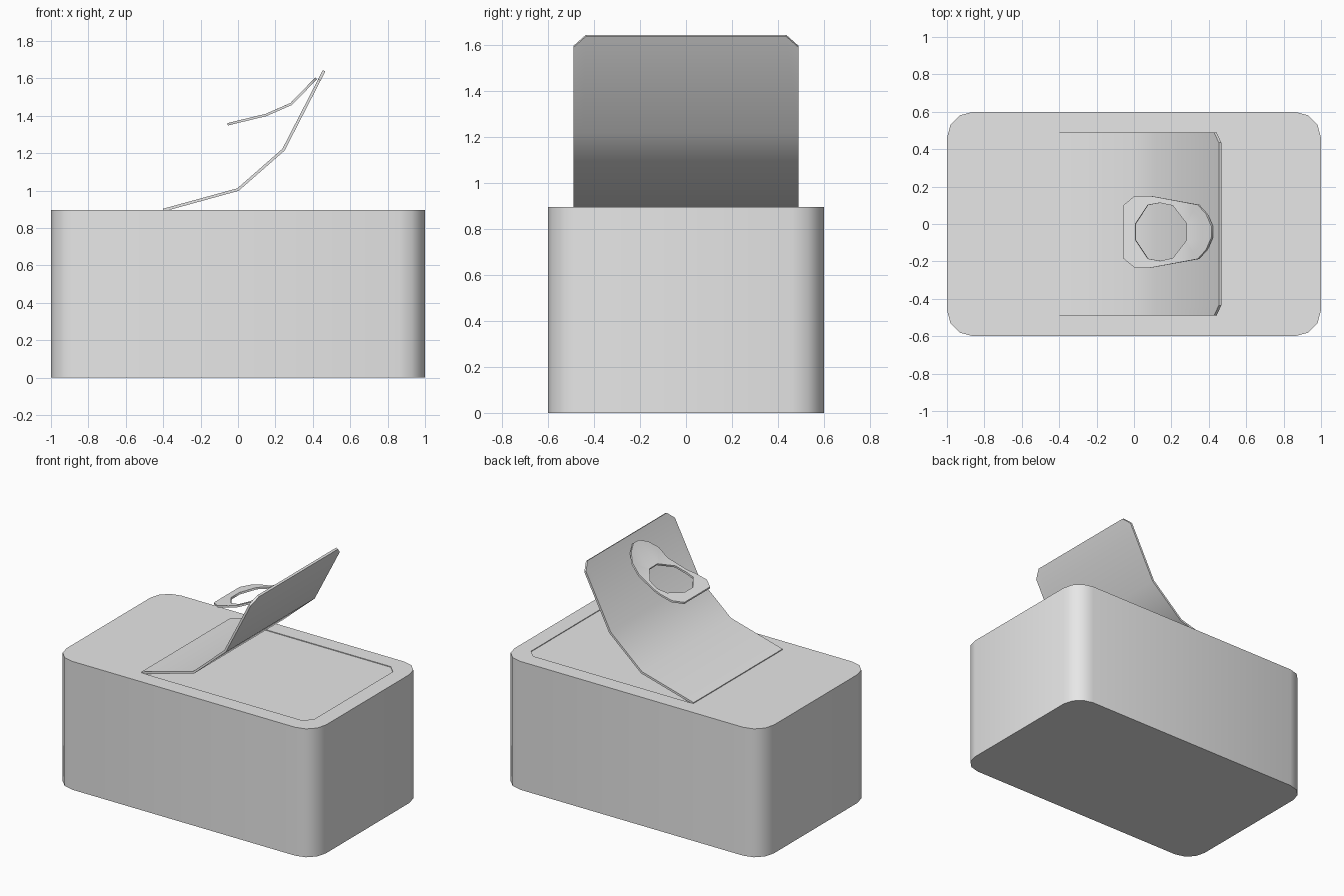
import bpy, bmesh, math

if "Cube" in bpy.data.objects:
    bpy.data.objects.remove(bpy.data.objects["Cube"], do_unlink=True)

metal = bpy.data.materials.new("light_grey_metal")
metal.use_nodes = True
metal.diffuse_color = (0.8, 0.8, 0.8, 1)
metal.node_tree.nodes["Principled BSDF"].inputs["Base Color"].default_value = (0.8, 0.8, 0.8, 1)


def finish(bm, name, thickness=0):
    """Turn a bmesh into an object, thicken it if asked, and smooth it."""
    mesh = bpy.data.meshes.new(name)
    bm.to_mesh(mesh)
    bm.free()
    obj = bpy.data.objects.new(name, mesh)
    bpy.context.collection.objects.link(obj)
    mesh.materials.append(metal)
    bpy.ops.object.select_all(action="DESELECT")
    obj.select_set(True)
    bpy.context.view_layer.objects.active = obj
    if thickness:
        mod = obj.modifiers.new("thickness", "SOLIDIFY")
        mod.thickness = thickness
        mod.offset = 0
        bpy.ops.object.modifier_apply(modifier=mod.name)
    bpy.ops.object.shade_smooth_by_angle(angle=math.radians(40))
    return obj


def mirrored(half, y_mid=0):
    """Close an outline given by its +y half."""
    return ([(x, y_mid + y) for x, y in half]
            + [(x, y_mid - y) for x, y in reversed(half)])


def bent_sheet(name, loops, profile, thickness):
    """Fill flat outlines (later ones are holes), then bend along an x-z profile."""
    bm = bmesh.new()
    for loop in loops:
        verts = [bm.verts.new((x, y, 0)) for x, y in loop]
        for a, b in zip(verts, verts[1:] + verts[:1]):
            bm.edges.new((a, b))
    bmesh.ops.triangle_fill(bm, use_beauty=True, edges=bm.edges[:], normal=(0, 0, 1))
    for x, _ in profile[1:-1]:
        bmesh.ops.bisect_plane(bm, geom=bm.verts[:] + bm.edges[:] + bm.faces[:],
                               plane_co=(x, 0, 0), plane_no=(1, 0, 0))
    for v in bm.verts:
        for (x0, z0), (x1, z1) in zip(profile, profile[1:]):
            if v.co.x <= x1 + 1e-5:
                break
        v.co.z = z0 + (z1 - z0) * (v.co.x - x0) / (x1 - x0)
    bmesh.ops.recalc_face_normals(bm, faces=bm.faces[:])
    return finish(bm, name, thickness)


# Body: rounded rectangle raised to full height
HEIGHT, RADIUS = 0.895, 0.14
bm = bmesh.new()
ring = []
for corner, (sx, sy) in enumerate([(1, 1), (-1, 1), (-1, -1), (1, -1)]):
    for step in range(4):
        a = math.radians(90 * corner + 30 * step)
        ring.append(bm.verts.new((sx * (1 - RADIUS) + RADIUS * math.cos(a),
                                  sy * (0.6 - RADIUS) + RADIUS * math.sin(a), 0)))
base = bm.faces.new(ring)
raised = bmesh.ops.extrude_face_region(bm, geom=[base], use_keep_orig=True)
top_verts = [g for g in raised["geom"] if isinstance(g, bmesh.types.BMVert)]
bmesh.ops.translate(bm, verts=top_verts, vec=(0, 0, HEIGHT))
top = next(g for g in raised["geom"] if isinstance(g, bmesh.types.BMFace))

# Shallow opening sunk into the top
bm.faces.remove(top)
opening = mirrored([(-0.395, 0.49), (0.835, 0.49), (0.89, 0.435)])
rim = [bm.verts.new((x, y, HEIGHT)) for x, y in opening]
floor = [bm.verts.new((x, y, HEIGHT - 0.005)) for x, y in opening]
rim_edges = []
for i in range(len(rim)):
    j = (i + 1) % len(rim)
    rim_edges.append(bm.edges.new((rim[i], rim[j])))
    bm.faces.new((rim[i], rim[j], floor[j], floor[i]))
bm.faces.new(floor)
outer_edges = [e for e in bm.edges if all(v in top_verts for v in e.verts)]
bmesh.ops.triangle_fill(bm, use_beauty=True, edges=outer_edges + rim_edges, normal=(0, 0, 1))
bmesh.ops.recalc_face_normals(bm, faces=bm.faces[:])
finish(bm, "tin_body")

# Peeled-back lid
bent_sheet("peeled_lid",
           [mirrored([(-0.4, 0.49), (0.435, 0.49), (0.46, 0.435)])],
           [(-0.4, 0.895), (0, 1.005), (0.243, 1.218), (0.46, 1.64)], 0.015)

# Pull tab with its finger hole
TAB_Y = -0.042
tab = mirrored([(-0.056, 0.142), (0.005, 0.192), (0.09, 0.192), (0.345, 0.145),
                (0.39, 0.095), (0.418, 0.03)], TAB_Y)
hole = mirrored([(0.01, 0.045), (0.075, 0.143), (0.14, 0.155), (0.21, 0.14),
                 (0.283, 0.045)], TAB_Y)
bent_sheet("pull_tab", [tab, hole],
           [(-0.056, 1.354), (0.15, 1.404), (0.285, 1.463), (0.418, 1.6)], 0.013)
